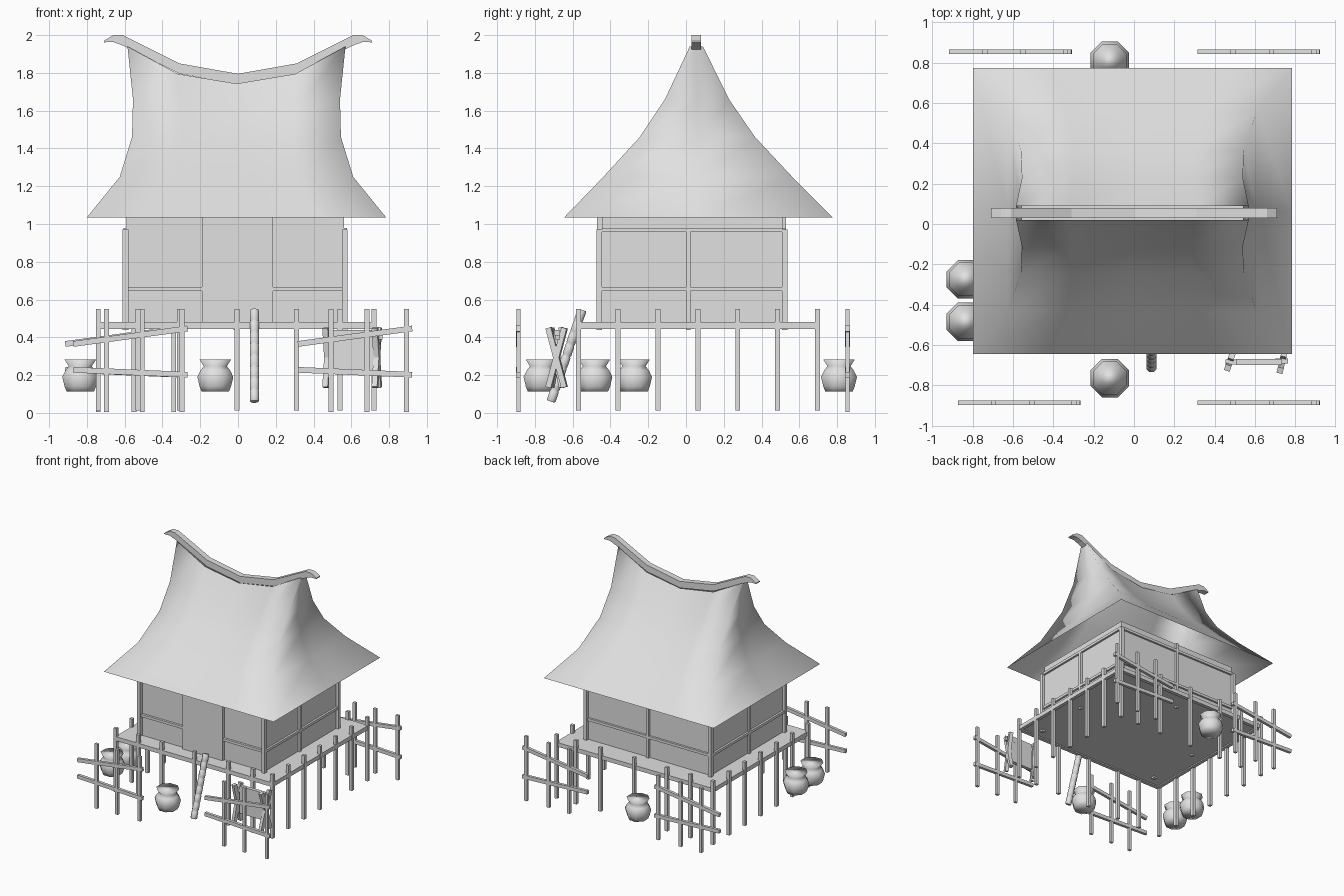
import bpy, bmesh, math
from mathutils import Vector

if "Cube" in bpy.data.objects:
    bpy.data.objects.remove(bpy.data.objects["Cube"], do_unlink=True)

mat = bpy.data.materials.new("plain grey")
mat.use_nodes = True
mat.diffuse_color = (0.75, 0.75, 0.75, 1)
mat.node_tree.nodes["Principled BSDF"].inputs["Base Color"].default_value = (0.75, 0.75, 0.75, 1)


def finish(name, bm, smooth=None):
    bmesh.ops.recalc_face_normals(bm, faces=bm.faces)
    me = bpy.data.meshes.new(name)
    bm.to_mesh(me)
    bm.free()
    me.materials.append(mat)
    ob = bpy.data.objects.new(name, me)
    bpy.context.collection.objects.link(ob)
    if smooth:
        bpy.ops.object.select_all(action="DESELECT")
        ob.select_set(True)
        bpy.context.view_layer.objects.active = ob
        bpy.ops.object.shade_smooth_by_angle(angle=math.radians(smooth))
    return ob


def add_box(bm, x, y, z):
    """Box from (low, high) pairs."""
    for v in bmesh.ops.create_cube(bm, size=1)["verts"]:
        v.co = Vector([(r[0] + r[1]) / 2 + c * (r[1] - r[0]) for c, r in zip(v.co, (x, y, z))])


def add_beam(bm, a, b, w, d):
    """Square beam from point a to point b."""
    a, b = Vector(a), Vector(b)
    axis = b - a
    rot = axis.to_track_quat("Z", "Y")
    for v in bmesh.ops.create_cube(bm, size=1)["verts"]:
        v.co = (a + b) / 2 + rot @ Vector((v.co.x * w, v.co.y * d, v.co.z * axis.length))


def around(c, w):
    return (c - w / 2, c + w / 2)


def bridge(bm, rings, cap=True):
    for r, s in zip(rings, rings[1:]):
        n = len(r)
        for i in range(n):
            j = (i + 1) % n
            bm.faces.new((r[i], r[j], s[j], s[i]))
    if cap:
        bm.faces.new(rings[0])
        bm.faces.new(rings[-1])


def add_lathe(bm, centre, profile, sides, axis=(0, 0, 1)):
    """Revolve (radius, height) points about an axis."""
    rot = Vector(axis).to_track_quat("Z", "Y")
    angles = [math.tau * (i + 0.5) / sides for i in range(sides)]
    bridge(bm, [[bm.verts.new(Vector(centre) + rot @ Vector((r * math.cos(a), r * math.sin(a), h)))
                 for a in angles] for r, h in profile])


# Thatched roof: open shell of rectangular rings rising to a sagging ridge
EAVE, PEAK = 1.035, 1.94
SAG = {-1: 0, -0.54: 0.145, 0: 0.197, 0.54: 0.145, 1: 0}
us = list(SAG)
bm = bmesh.new()
levels = [(0, 0.792, 0.71), (0.237, 0.618, 0.5), (0.47, 0.553, 0.305), (0.69, 0.548, 0.17), (1, 0.577, 0.035)]
rings = []
for t, hx, hy in levels:
    cy = 0.065 - 0.01 * t

    def point(u, v):
        return bm.verts.new((-0.008 + u * hx, cy + v * hy, EAVE + t * (PEAK - EAVE) - SAG[u] * t ** 2))

    rings.append([point(u, -1) for u in us] + [point(1, 0)]
                 + [point(u, 1) for u in reversed(us)] + [point(-1, 0)])
bridge(bm, rings, cap=False)
finish("thatched_roof", bm, 180)

# Ridge beam with upturned, hooked ends
bm = bmesh.new()
half = [(0, 1.795, 1.74), (0.31, 1.85, 1.795), (0.61, 2.0, 1.945), (0.66, 2.0, 1.963), (0.71, 1.97, 1.962)]
path = [(-x, a, b) for x, a, b in reversed(half[1:])] + half
bridge(bm, [[bm.verts.new((x, y, z)) for y, z in ((0.03, b), (0.08, b), (0.08, a), (0.03, a))]
            for x, a, b in path])
finish("ridge_beam", bm)

# House walls
X0, X1, Y0, Y1 = -0.59, 0.56, -0.445, 0.512
FLOOR = 0.48
bm = bmesh.new()
add_box(bm, (X0, X1), (Y0, Y1), (FLOOR, EAVE))
finish("house_walls", bm)

# Wall framing: corner posts, middle posts and rails
bm = bmesh.new()
T = 0.022
for x in (X0 - 0.006, X1 + 0.006):
    for y in (Y0 - 0.015, Y1 + 0.01):
        add_box(bm, around(x, 0.03), around(y, 0.03), (0.44, 0.97))
    add_box(bm, around(x, T), around(0.012, 0.025), (0.44, 0.97))
    for z in (0.655, 0.968):
        add_box(bm, around(x, T), (Y0, Y1), around(z, T))
add_box(bm, around(-0.01, 0.025), around(Y1 + 0.006, T), (0.44, EAVE))
for z in (0.655, 0.968):
    add_box(bm, (X0, X1), around(Y1 + 0.006, T), around(z, T))
for x0, x1 in ((X0, -0.19), (0.185, X1)):
    add_box(bm, (x0, x1), around(Y0 - 0.008, T), around(0.655, T))
finish("wall_frame", bm)

# Door panel
bm = bmesh.new()
add_box(bm, (-0.19, 0.185), (Y0 - 0.025, Y0), (FLOOR, EAVE))
finish("door", bm)

# Deck boards with a rim of edge beams
DX0, DX1, DY0, DY1 = -0.74, 0.73, -0.58, 0.695
bm = bmesh.new()
add_box(bm, (DX0, DX1), (DY0, DY1), (0.455, FLOOR))
for x in (DX0 + 0.015, DX1 - 0.015):
    add_box(bm, around(x, 0.03), (DY0, DY1), (0.445, FLOOR))
for y in (DY0 + 0.015, DY1 - 0.015):
    add_box(bm, (DX0, DX1), around(y, 0.03), (0.445, FLOOR))
finish("deck", bm)

# Stilts around the deck edge
bm = bmesh.new()
W = 0.026
ROWS = [-0.57 + i * 0.211 for i in range(7)]
for y in (ROWS[0], ROWS[-1]):
    for x in (-0.74, -0.53, -0.31, -0.005, 0.31, 0.54, 0.72):
        add_box(bm, around(x, W), around(y, W), (0.012, 0.55))
for x in (-0.74, 0.72):
    for y in ROWS[1:-1]:
        add_box(bm, around(x, W), around(y, W), (0.012, 0.55))
finish("stilts", bm)

# Four fence sections
for name, x, y in (("front_right", -0.872, -0.887), ("front_left", 0.317, -0.887),
                   ("back_right", -0.915, 0.855), ("back_left", 0.317, 0.855)):
    bm = bmesh.new()
    for dx in (0.175, 0.365, 0.575):
        add_box(bm, around(x + dx, W), around(y, 0.022), (0.005, 0.55))
    for z0, z1 in ((0.365, 0.447), (0.228, 0.202)):
        add_beam(bm, (x, y, z0), (x + 0.605, y, z1), 0.024, 0.03)
    finish(name + "_fence", bm)

# Clay pots
pot = [(0.078, 0.112), (0.09, 0.14), (0.103, 0.19), (0.085, 0.225), (0.066, 0.247), (0.09, 0.282)]
for i, (x, y) in enumerate(((-0.12, -0.765), (-0.12, 0.81), (-0.835, -0.275), (-0.835, -0.485))):
    bm = bmesh.new()
    add_lathe(bm, (x, y, 0), pot, 8)
    finish("pot_%d" % (i + 1), bm, 180)

# Notched log ladder leaning on the deck
bm = bmesh.new()
low, high = Vector((0.087, -0.715, 0.06)), Vector((0.087, -0.55, 0.545))
length = (high - low).length
step = length / 8
profile = []
for i in range(8):
    profile += [(0.022, step * i), (0.026, step * i + 0.008), (0.026, step * (i + 1) - 0.008)]
profile.append((0.022, length))
add_lathe(bm, low, profile, 8, high - low)
finish("log_ladder", bm, 60)

# Crossed-leg rack with a hanging panel
bm = bmesh.new()
for x, lean in ((0.475, 0.03), (0.735, 0.042)):
    for s in (1, -1):
        add_beam(bm, (x - s * 0.01, -0.685 - s * lean, 0.135),
                 (x + s * 0.01, -0.685 + s * lean, 0.45), 0.03, 0.03)
add_beam(bm, (0.455, -0.685, 0.4), (0.765, -0.68, 0.4), 0.025, 0.025)
finish("rack_frame", bm)
bm = bmesh.new()
add_box(bm, (0.505, 0.735), (-0.7, -0.67), (0.21, 0.44))
finish("rack_panel", bm)
